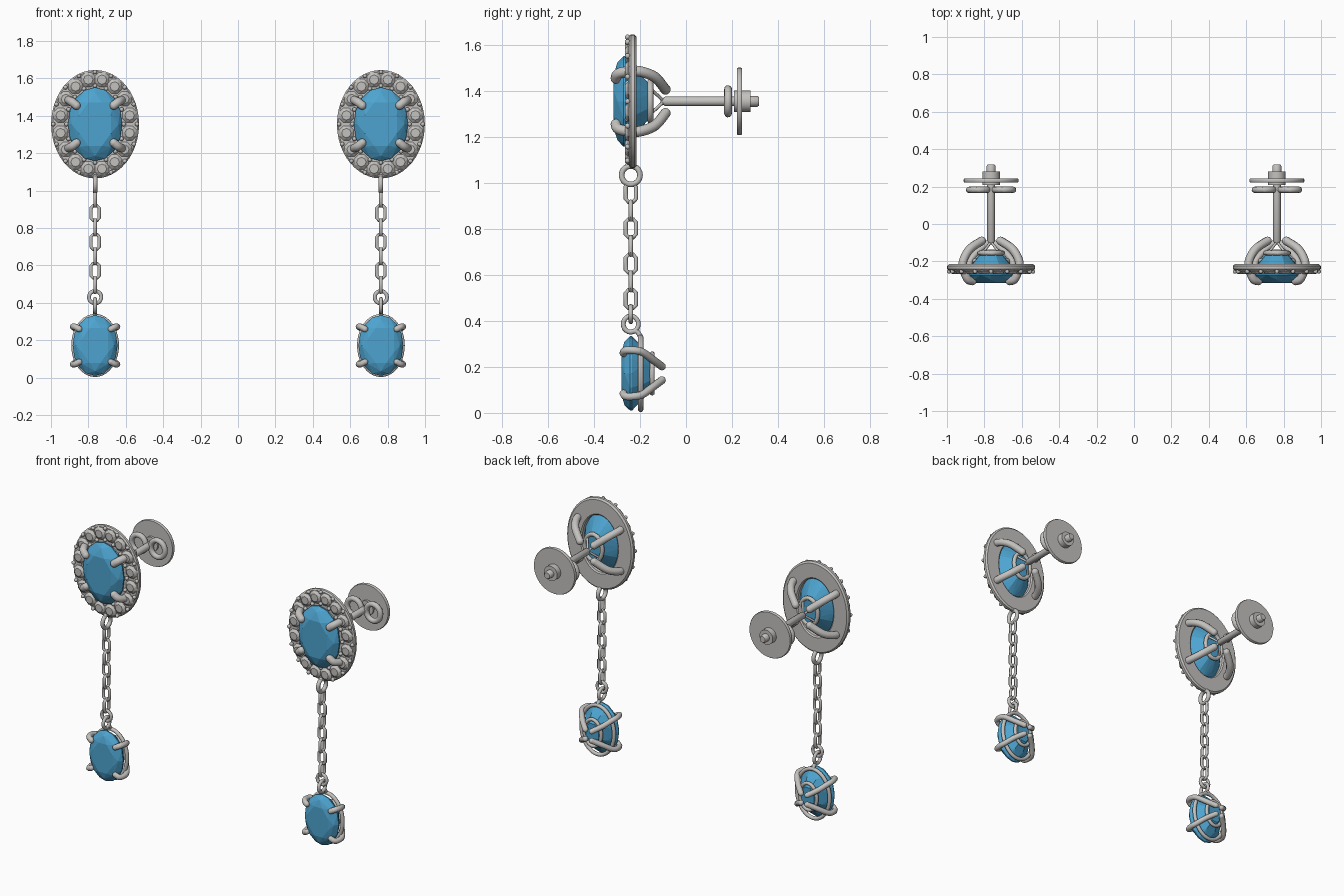
import bpy, bmesh
from math import cos, sin, pi
from mathutils import Vector, Matrix

if "Cube" in bpy.data.objects:
    bpy.data.objects.remove(bpy.data.objects["Cube"])


def material(name, rgb):
    m = bpy.data.materials.new(name)
    m.use_nodes = True
    m.diffuse_color = (*rgb, 1)
    m.node_tree.nodes["Principled BSDF"].inputs["Base Color"].default_value = (*rgb, 1)
    return m


METAL = material("pale silver", (0.55, 0.54, 0.52))
BLUE = material("sky blue gem", (0.075, 0.37, 0.63))


def finish(name, bm, mat, smooth=True):
    bmesh.ops.recalc_face_normals(bm, faces=bm.faces)
    mesh = bpy.data.meshes.new(name)
    bm.to_mesh(mesh)
    bm.free()
    mesh.materials.append(mat)
    ob = bpy.data.objects.new(name, mesh)
    bpy.context.collection.objects.link(ob)
    if smooth:
        bpy.ops.object.select_all(action='DESELECT')
        ob.select_set(True)
        bpy.context.view_layer.objects.active = ob
        bpy.ops.object.shade_smooth_by_angle(angle=0.7)
    return ob


def oval(c, rx, rz, n, phase=0.0):
    """Points round an oval that faces the front."""
    return [c + Vector((rx * sin(a), 0, rz * cos(a)))
            for a in (2 * pi * (i + phase) / n for i in range(n))]


def side_oval(c, ry, rz, n):
    """Points round an oval that faces sideways."""
    return [c + Vector((0, p.x, p.z)) for p in oval(Vector(), ry, rz, n)]


def loft(name, c, profile, n=32, hollow=False):
    """Skin ovals (rx, rz, y) along y; hollow closes the profile on itself."""
    bm = bmesh.new()
    rings = [[bm.verts.new(p) for p in oval(c + Vector((0, y, 0)), rx, rz, n)]
             for rx, rz, y in profile]
    pairs = list(zip(rings, rings[1:] + rings[:1]))
    for a, b in pairs if hollow else pairs[:-1]:
        for i in range(n):
            j = (i + 1) % n
            bm.faces.new((a[i], a[j], b[j], b[i]))
    if not hollow:
        bm.faces.new(rings[0])
        bm.faces.new(rings[-1])
    return finish(name, bm, METAL)


def add_tube(bm, pts, r, closed=False, sides=10):
    """Round wire through points, with domed ends when open."""
    n = len(pts)
    rings = []
    normal = None
    for i, p in enumerate(pts):
        a = pts[i - 1] if closed or i else p
        b = pts[(i + 1) % n] if closed or i < n - 1 else p
        t = (b - a).normalized()
        if normal is None:
            normal = t.orthogonal()
        normal = (normal - t * normal.dot(t)).normalized()
        side = t.cross(normal)
        rings.append([bm.verts.new(p + r * (normal * cos(2 * pi * k / sides) + side * sin(2 * pi * k / sides)))
                      for k in range(sides)])
    for i in range(n if closed else n - 1):
        a, b = rings[i], rings[(i + 1) % n]
        for k in range(sides):
            m = (k + 1) % sides
            bm.faces.new((a[k], a[m], b[m], b[k]))
    if not closed:
        for p in (pts[0], pts[-1]):
            bmesh.ops.create_uvsphere(bm, u_segments=10, v_segments=8, radius=r,
                                      matrix=Matrix.Translation(p))


def wires(name, paths, r, closed=False):
    bm = bmesh.new()
    for pts in paths:
        add_tube(bm, pts, r, closed)
    return finish(name, bm, METAL)


def smooth_path(pts, steps=5):
    """Catmull-Rom subdivision of a short path."""
    q = [pts[0]] + pts + [pts[-1]]
    out = []
    for a, b, c, d in zip(q, q[1:], q[2:], q[3:]):
        for s in range(steps):
            t = s / steps
            out.append(0.5 * (2 * b + (c - a) * t + (2 * a - 5 * b + 4 * c - d) * t * t
                              + (3 * b - a - 3 * c + d) * t ** 3))
    return out + [pts[-1]]


def cut_gem(name, c, rx, rz, levels, mat):
    """Faceted oval stone: hull of (scale, y, count, phase) levels."""
    bm = bmesh.new()
    for s, y, n, phase in levels:
        for p in oval(c + Vector((0, y, 0)), rx * s, rz * s, n, phase):
            bm.verts.new(p)
    bmesh.ops.convex_hull(bm, input=bm.verts)
    return finish(name, bm, mat, smooth=False)


def prongs(name, c, path, r):
    """Four mirrored claws from one path."""
    wires(name, [smooth_path([c + Vector((x * sx, y, z * sz)) for x, y, z in path])
                 for sx in (-1, 1) for sz in (-1, 1)], r)


def earring(side, cx):
    def at(z, y=0.0):
        return Vector((cx, y, z))
    top, drop = at(1.355), at(0.172)

    # Halo plate with open centre
    profile = [(0, -.24), (0, -.224), (.01, -.215), (.1, -.215), (.108, -.222), (.108, -.246), (.008, -.248)]
    loft(side + "_halo_plate", top, [(.235 - d, .29 - d, y) for d, y in profile], 48, True)

    # Small halo stones and the beads that hold them
    count = 16
    for i, p in enumerate(oval(top, .188, .243, count, .5)):
        cut_gem(f"{side}_halo_stone_{i + 1}", p, .042, .042,
                [(.6, -.266, 8, 0), (1, -.252, 8, .5), (.9, -.235, 8, .5)], METAL)
    bm = bmesh.new()
    for rx, rz in ((.224, .279), (.153, .205)):
        for p in oval(top, rx, rz, count):
            bmesh.ops.create_icosphere(bm, subdivisions=2, radius=.012,
                                       matrix=Matrix.Translation(p + Vector((0, -.254, 0))))
    finish(side + "_halo_beads", bm, METAL)

    # Main stone and its setting
    cut_gem(side + "_main_stone", top, .145, .197,
            [(.64, -.315, 8, .5), (.86, -.298, 8, 0), (1, -.272, 16, 0), (1, -.264, 16, 0),
             (.68, -.205, 8, .5), (.38, -.155, 8, .5)], BLUE)
    prongs(side + "_main_prongs", top,
           [(.1, -.305, .1), (.125, -.295, .12), (.145, -.25, .13), (.15, -.2, .13),
            (.115, -.135, .105), (.05, -.09, .052)], .023)
    ring = at(1.355, -.155)
    wires(side + "_main_gallery_ring", [oval(ring, .062, .085, 28)], .013, True)
    wires(side + "_post_struts", [[ring + Vector((.045 * sx, 0, .055 * sz)), at(1.355, -.095)]
                                  for sx in (-1, 1) for sz in (-1, 1)], .007)

    # Post, scroll loops and backing disc
    loft(side + "_post", top, [(r, r, y) for r, y in ((.008, -.11), (.021, -.09), (.021, .22))], 20)
    wires(side + "_scroll_loops", [oval(at(1.355, .183) + Vector((s * .068, 0, 0)), .05, .053, 24)
                                   for s in (-1, 1)], .017, True)
    loft(side + "_backing_disc", top, [(r, r, y) for r, y in ((.144, .222), (.147, .228), (.147, .238), (.144, .243))], 40)
    loft(side + "_backing_hub", top, [(r, r, y) for r, y in ((.047, .208), (.047, .28))], 24)
    loft(side + "_backing_tip", top, [(r, r, y) for r, y in ((.024, .27), (.024, .31), (.019, .317))], 20)

    # Chain: a large ring, alternating links, then two small rings
    wires(side + "_upper_ring", [side_oval(at(1.034, -.24), .04, .04, 28)], .0125, True)
    links = []
    for i in range(7):
        c = at(.957 - i * .077, -.24)
        shape = [(sx * u, sz * v) for sx, sz, flip in ((1, 1, 1), (1, -1, -1), (-1, -1, 1), (-1, 1, -1))
                 for u, v in ((.01, .039), (.022, .027))[::flip]]
        links.append([c + Vector((0, u, v) if i % 2 == 0 else (u, 0, v)) for u, v in shape])
    wires(side + "_chain_links", links, .0095, True)
    wires(side + "_lower_rings", [oval(at(.43, -.24), .033, .033, 20),
                                  side_oval(at(.386, -.24), .033, .035, 20)], .0105, True)
    wires(side + "_bail", [smooth_path([at(.352, -.24), at(.355, -.215), at(.335, -.2)])], .011)

    # Drop stone and its setting
    cut_gem(side + "_drop_stone", drop, .12, .162,
            [(.62, -.28, 8, .5), (.85, -.268, 8, 0), (1, -.243, 16, 0), (1, -.235, 16, 0),
             (.7, -.18, 8, .5), (.4, -.14, 8, .5)], BLUE)
    wires(side + "_drop_frame", [oval(at(.172, -.197), .116, .157, 40)], .012, True)
    wires(side + "_drop_gallery_ring", [oval(at(.172, -.147), .06, .085, 28)], .011, True)
    prongs(side + "_drop_prongs", drop,
           [(.085, -.272, .088), (.108, -.262, .1), (.118, -.225, .1), (.108, -.19, .092),
            (.07, -.145, .06), (.022, -.105, .03)], .017)


earring("left", .764)
earring("right", -.764)
